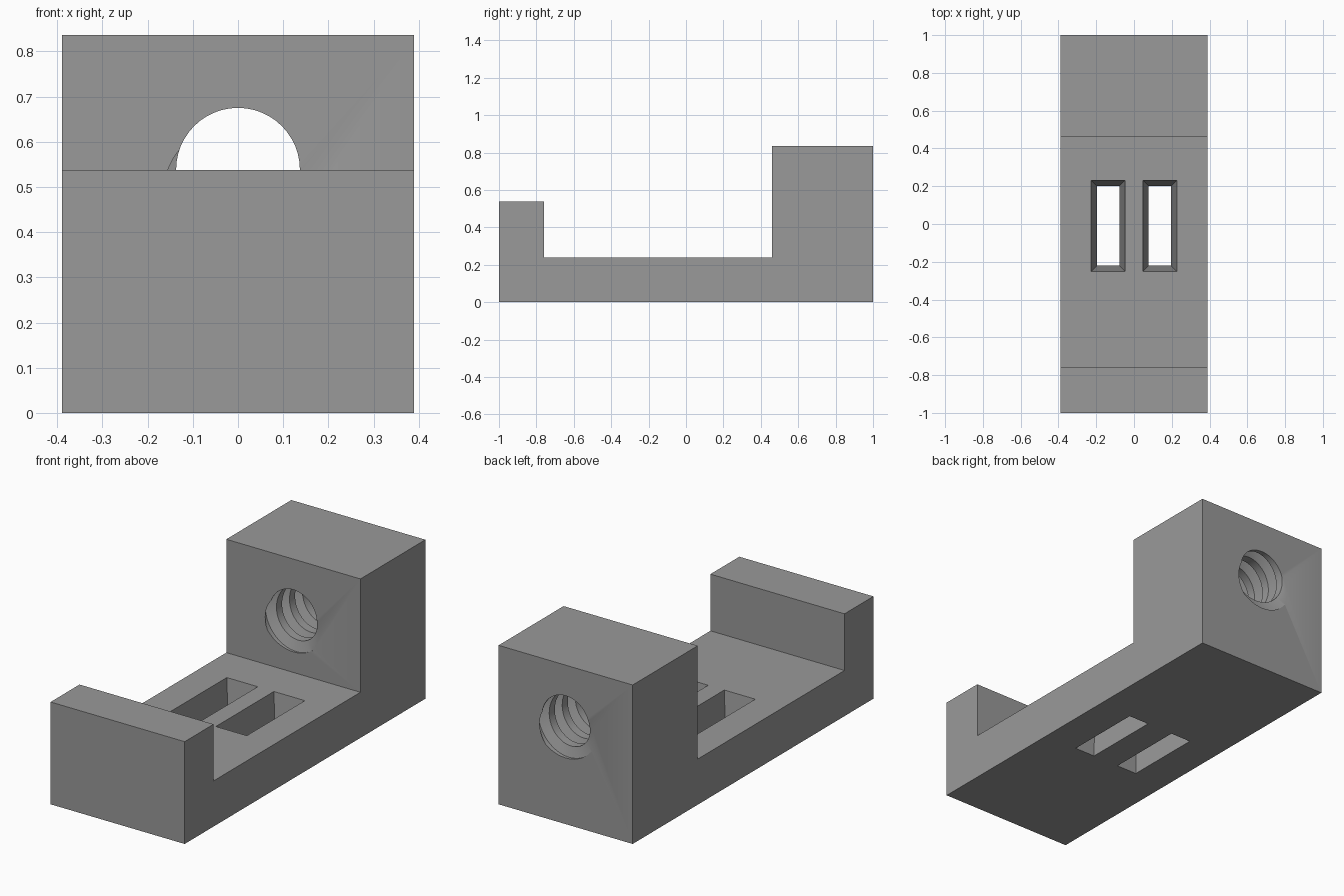
import bpy, bmesh, math

if "Cube" in bpy.data.objects:
    bpy.data.objects.remove(bpy.data.objects["Cube"])

grey = bpy.data.materials.new("plain_grey")
grey.diffuse_color = (0.32, 0.32, 0.32, 1)
grey.use_nodes = True
grey.node_tree.nodes["Principled BSDF"].inputs["Base Color"].default_value = grey.diffuse_color


def make_object(name, bm):
    bmesh.ops.recalc_face_normals(bm, faces=bm.faces)
    mesh = bpy.data.meshes.new(name)
    bm.to_mesh(mesh)
    bm.free()
    mesh.materials.append(grey)
    obj = bpy.data.objects.new(name, mesh)
    bpy.context.collection.objects.link(obj)
    return obj


def cut(target, cutter):
    mod = target.modifiers.new("cut", 'BOOLEAN')
    mod.operation = 'DIFFERENCE'
    mod.solver = 'EXACT'
    mod.object = cutter
    bpy.context.view_layer.objects.active = target
    bpy.ops.object.modifier_apply(modifier=mod.name)
    bpy.data.objects.remove(cutter)


# Body: stepped side profile (y, z) extruded across the width
HALF_W = 0.39
profile = [(-1, 0), (1, 0), (1, 0.836), (0.46, 0.836),
           (0.46, 0.24), (-0.76, 0.24), (-0.76, 0.538), (-1, 0.538)]
bm = bmesh.new()
side = bm.faces.new([bm.verts.new((-HALF_W, y, z)) for y, z in profile])
ext = bmesh.ops.extrude_face_region(bm, geom=[side])
bmesh.ops.translate(bm, vec=(2 * HALF_W, 0, 0),
                    verts=[v for v in ext["geom"] if isinstance(v, bmesh.types.BMVert)])
body = make_object("clamp_body", bm)

# Two slots that narrow toward the underside
SLOT_Y, TOP, BOTTOM = -0.01, 0.24, 0.0
for cx in (-0.137, 0.137):
    bm = bmesh.new()
    bmesh.ops.create_cube(bm, size=2)
    for v in bm.verts:
        z = TOP + 0.05 if v.co.z > 0 else BOTTOM - 0.05
        grow = 0.03 * (z - BOTTOM) / (TOP - BOTTOM)
        v.co = (cx + v.co.x * (0.06 + grow), SLOT_Y + v.co.y * (0.211 + grow), z)
    cut(body, make_object("slot_cutter", bm))

# Threaded hole: helical cutter with a flat-topped thread profile
SEG, TURNS, PITCH = 48, 10, 0.108
AXIS_Z, Y0 = 0.538, 0.46 - 2.232 * 0.108
MINOR, MAJOR = 0.137, 0.19
thread = [(0.0, MINOR), (0.43, MINOR), (0.585, MAJOR), (0.835, MAJOR)]
STEP = len(thread)
COUNT = STEP * TURNS
bm = bmesh.new()
grid = []
for i in range(SEG):
    t = 2 * math.pi * i / SEG
    column = []
    for m in range(COUNT):
        off, r = thread[m % STEP]
        y = Y0 + PITCH * (m // STEP + off + i / SEG)
        column.append(bm.verts.new((r * math.sin(t), y, AXIS_Z + r * math.cos(t))))
    grid.append(column)
for i in range(SEG):
    last = i == SEG - 1
    shift = STEP if last else 0          # the seam joins one turn further on
    nxt = grid[0] if last else grid[i + 1]
    for m in range(COUNT - 1 - shift):
        a, b = grid[i][m], grid[i][m + 1]
        c, d = nxt[m + 1 + shift], nxt[m + shift]
        bm.faces.new((a, b, c))
        bm.faces.new((a, c, d))
# Close both ends with fans to points on the axis
mid = Y0 + PITCH * TURNS / 2
edges = [e for e in bm.edges if e.is_boundary]
ends = {False: bm.verts.new((0, Y0 - 0.1, AXIS_Z)),
        True: bm.verts.new((0, Y0 + PITCH * (TURNS + 1) + 0.1, AXIS_Z))}
for e in edges:
    bm.faces.new((*e.verts, ends[e.verts[0].co.y > mid]))
cut(body, make_object("thread_cutter", bm))

# Smooth thread flanks, crisp block edges
bpy.ops.object.select_all(action='DESELECT')
body.select_set(True)
bpy.context.view_layer.objects.active = body
bpy.ops.object.shade_smooth_by_angle(angle=math.radians(25))
